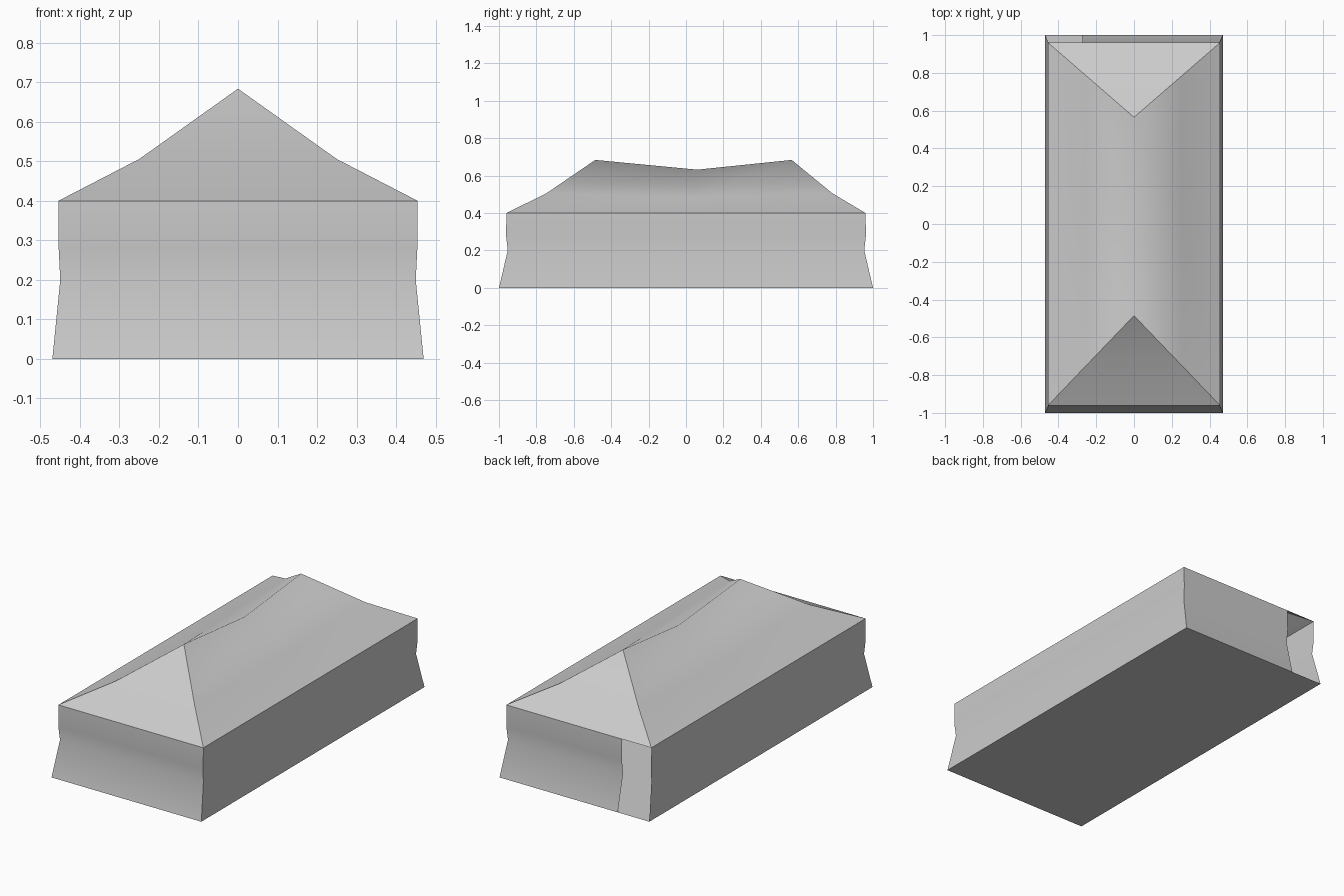
import bpy

if "Cube" in bpy.data.objects:
    bpy.data.objects.remove(bpy.data.objects["Cube"])

# Wall section: half width, half depth, height
RINGS = [(0.47, 1.0, 0.0), (0.45, 0.953, 0.2), (0.454, 0.962, 0.28), (0.455, 0.96, 0.4)]


def grid(name, rows):
    """Smooth single-sided sheet from rows of points, merging repeated points."""
    n = len(rows[0])
    index, verts, faces = {}, [], []
    for row in rows:
        for p in row:
            if p not in index:
                index[p] = len(verts)
                verts.append(p)
    for a, b in zip(rows, rows[1:]):
        for i in range(n - 1):
            ids = list(dict.fromkeys(index[p] for p in (a[i], a[i + 1], b[i + 1], b[i])))
            if len(ids) > 2:
                faces.append(ids)
    mesh = bpy.data.meshes.new(name)
    mesh.from_pydata(verts, [], faces)
    mesh.polygons.foreach_set("use_smooth", [True] * len(faces))
    obj = bpy.data.objects.new(name, mesh)
    bpy.context.collection.objects.link(obj)
    return obj


# Floor
grid("floor", [[(-0.47, -1, 0), (0.47, -1, 0)], [(-0.47, 1, 0), (0.47, 1, 0)]])

# Walls; the back wall stops short to leave a doorway at the left corner
grid("front_wall", [[(-x, -y, z), (x, -y, z)] for x, y, z in RINGS])
grid("right_wall", [[(x, -y, z), (x, y, z)] for x, y, z in RINGS])
grid("left_wall", [[(-x, y, z), (-x, -y, z)] for x, y, z in RINGS])
grid("back_wall", [[(x, y, z), (-0.272, y, z)] for x, y, z in RINGS])

# Main roof: bowed slopes meeting at a sagging ridge
FRONT, MID, BACK = -0.485, 0.06, 0.565
ridge = [(0, FRONT, 0.684), (0, MID, 0.632), (0, BACK, 0.684)]


def slope_rows(s):
    eave = [(s * 0.455, -0.96, 0.4), (s * 0.455, 0.03, 0.4), (s * 0.455, 0.96, 0.4)]
    middle = [(s * 0.25, -0.746, 0.506), (s * 0.25, 0.045, 0.485), (s * 0.25, 0.782, 0.506)]
    return eave, middle


right_eave, right_mid = slope_rows(1)
left_eave, left_mid = slope_rows(-1)
grid("main_roof", [right_eave, right_mid, ridge, left_mid, left_eave])

# Hipped roof ends
grid("front_roof_end", [[left_eave[0], right_eave[0]], [left_mid[0], right_mid[0]], [ridge[0]] * 2])
grid("back_roof_end", [[right_eave[2], left_eave[2]], [right_mid[2], left_mid[2]], [ridge[2]] * 2])
